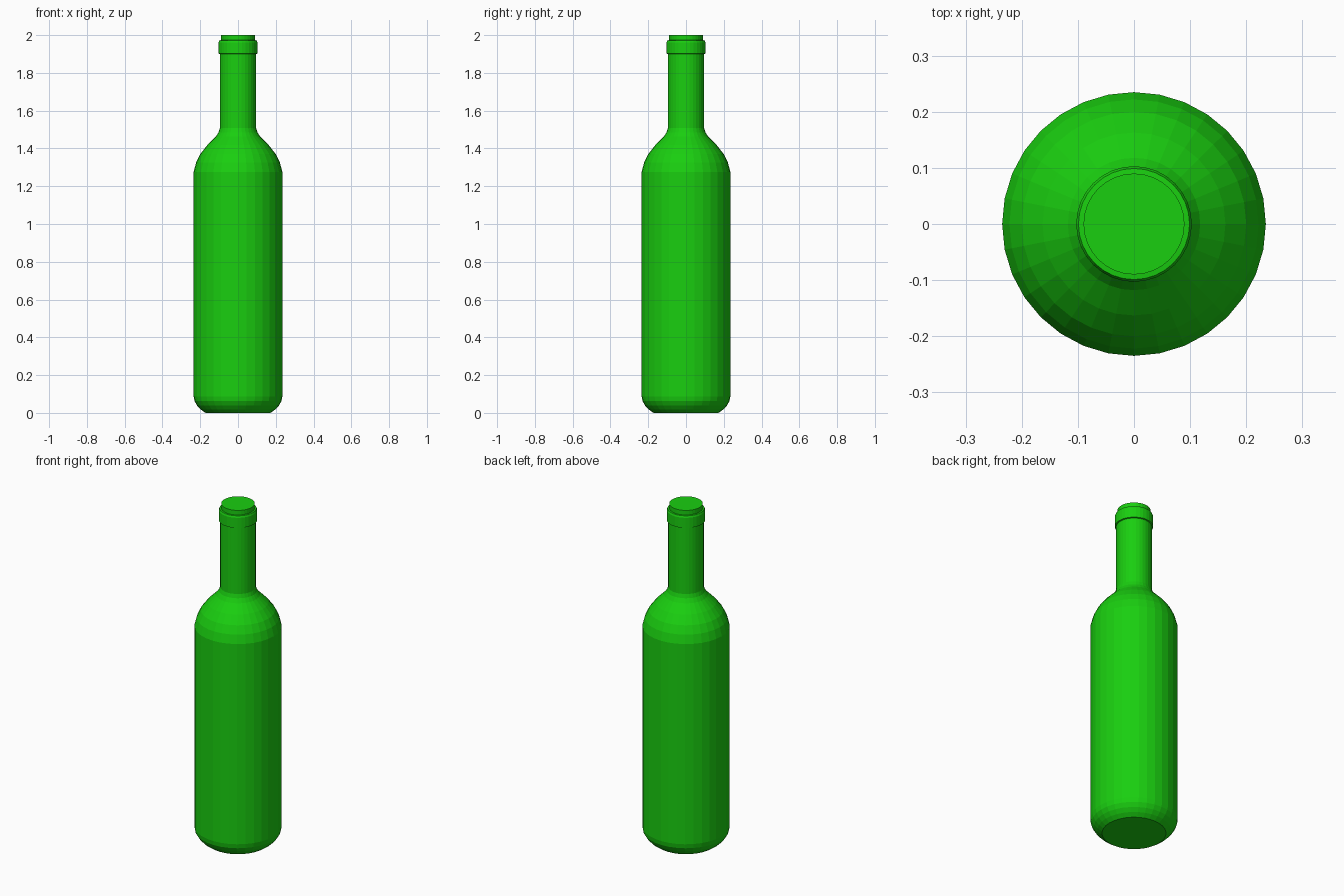
import bpy, bmesh
from math import sin, cos, pi

if "Cube" in bpy.data.objects:
    bpy.data.objects.remove(bpy.data.objects["Cube"])

SIDES = 32

# Profile of the bottle as (radius, height), from base to mouth
PROFILE = [
    (0.172, 0.0), (0.197, 0.018), (0.216, 0.038), (0.230, 0.062), (0.235, 0.088),  # rounded base
    (0.235, 1.275),                                                               # straight body
    (0.222, 1.325), (0.200, 1.370), (0.163, 1.417), (0.118, 1.462),               # shoulder
    (0.103, 1.485), (0.096, 1.507),                                               # neck foot
    (0.096, 1.900),                                                               # neck
    (0.103, 1.902), (0.103, 1.962), (0.099, 1.972), (0.090, 1.973),               # lip ring
    (0.090, 2.0),                                                                 # mouth
]

# Green glass
glass = bpy.data.materials.new("green_glass")
glass.diffuse_color = (0.01, 0.62, 0.005, 1)
glass.use_nodes = True
glass.node_tree.nodes["Principled BSDF"].inputs["Base Color"].default_value = glass.diffuse_color

# Lathe the profile into closed rings
bm = bmesh.new()
rings = [[bm.verts.new((r * cos(2 * pi * i / SIDES), r * sin(2 * pi * i / SIDES), z))
          for i in range(SIDES)] for r, z in PROFILE]
for low, high in zip(rings, rings[1:]):
    for i in range(SIDES):
        j = (i + 1) % SIDES
        bm.faces.new((low[i], low[j], high[j], high[i]))

# Base and mouth caps
bm.faces.new(rings[0][::-1])
bm.faces.new(rings[-1])

mesh = bpy.data.meshes.new("bottle")
bm.to_mesh(mesh)
bm.free()
mesh.materials.append(glass)
bottle = bpy.data.objects.new("bottle", mesh)
bpy.context.collection.objects.link(bottle)
